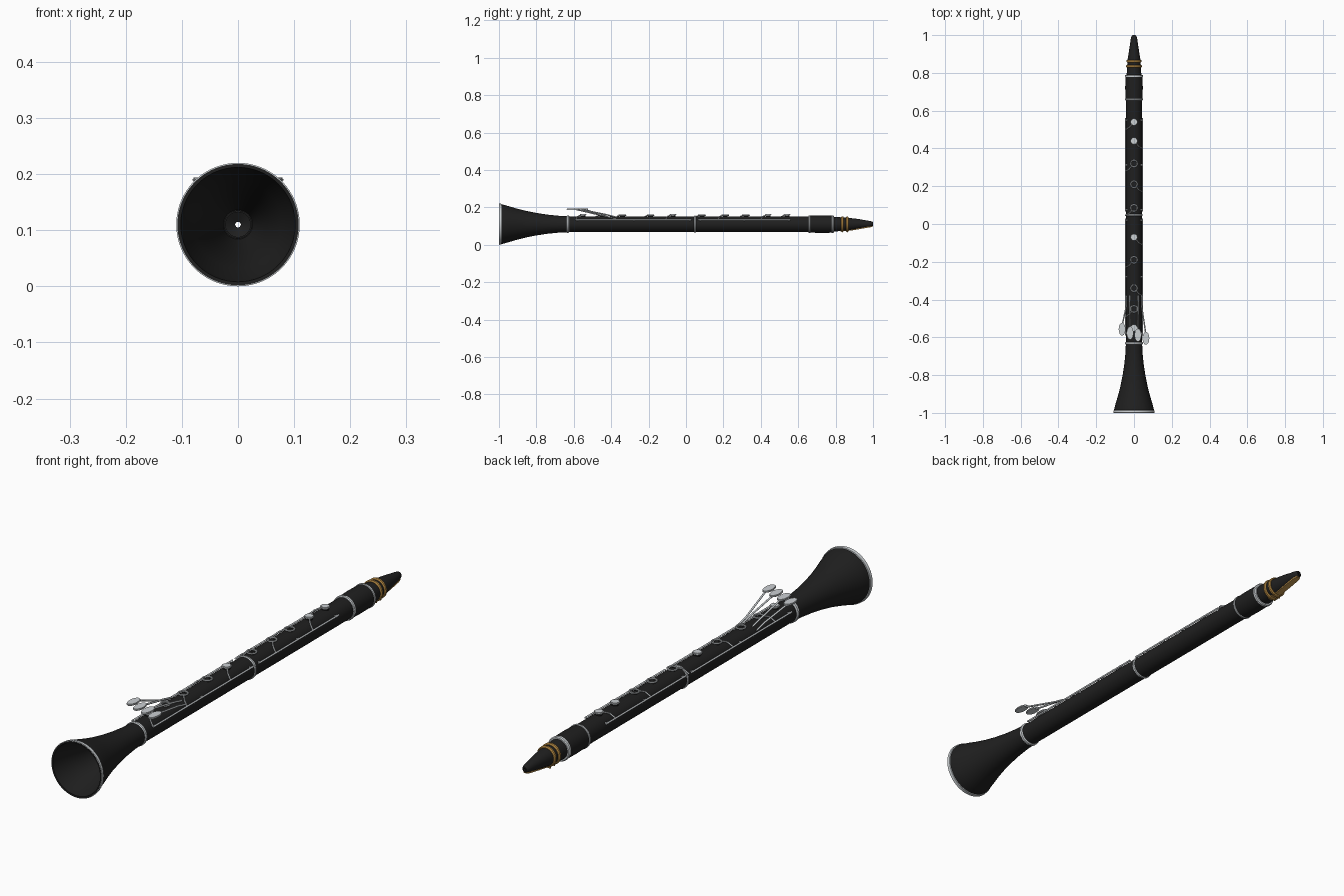
import bpy, bmesh, math
from mathutils import Vector

if "Cube" in bpy.data.objects:
    bpy.data.objects.remove(bpy.data.objects["Cube"])

ZC = 0.11  # height of the instrument's axis


def material(name, rgb):
    m = bpy.data.materials.new(name)
    m.diffuse_color = (*rgb, 1)
    m.use_nodes = True
    m.node_tree.nodes["Principled BSDF"].inputs["Base Color"].default_value = m.diffuse_color
    return m


BLACK = material("black wood", (0.014, 0.014, 0.014))
SILVER = material("silver metal", (0.6, 0.63, 0.65))
GOLD = material("gold brass", (0.50, 0.27, 0.06))
CANE = material("reed cane", (0.55, 0.31, 0.08))


def finish(name, bm, mat):
    bmesh.ops.recalc_face_normals(bm, faces=bm.faces)
    me = bpy.data.meshes.new(name)
    bm.to_mesh(me)
    bm.free()
    ob = bpy.data.objects.new(name, me)
    bpy.context.collection.objects.link(ob)
    me.materials.append(mat)
    bpy.ops.object.select_all(action='DESELECT')
    ob.select_set(True)
    bpy.context.view_layer.objects.active = ob
    bpy.ops.object.shade_smooth_by_angle(angle=math.radians(35))
    return ob


def lathe(name, sections, mat, n=64):
    """Closed loop of sections (y, rx[, rz[, z shift]]) turned about the y axis."""
    bm = bmesh.new()
    rings = []
    for s in sections:
        y, rx = s[:2]
        rz = s[2] if len(s) > 2 else rx
        dz = s[3] if len(s) > 3 else 0
        rings.append([bm.verts.new((rx * math.cos(a), y, ZC + dz + rz * math.sin(a)))
                      for a in (2 * math.pi * i / n for i in range(n))])
    for a, b in zip(rings, rings[1:] + rings[:1]):
        for i in range(n):
            j = (i + 1) % n
            bm.faces.new((a[i], a[j], b[j], b[i]))
    return finish(name, bm, mat)


def tube(name, y0, y1, r, mat, inner=0.024):
    return lathe(name, [(y0, r), (y1, r), (y1, inner), (y0, inner)], mat)


def band(name, y, r, half, mat, inner=0.03):
    """Rounded metal ring around the body."""
    b = half * 0.5
    return lathe(name, [(y - half, r - b), (y - b, r), (y + b, r), (y + half, r - b),
                        (y + half, inner), (y - half, inner)], mat)


def rod(name, points, r, mat=SILVER):
    """Round rods through the given points, with ball joints."""
    bm = bmesh.new()
    pts = [Vector(p) for p in points]
    for a, b in zip(pts, pts[1:]):
        d = b - a
        M = d.to_track_quat('Z', 'Y').to_matrix().to_4x4()
        M.translation = (a + b) / 2
        bmesh.ops.create_cone(bm, cap_ends=True, segments=12, radius1=r, radius2=r,
                              depth=d.length, matrix=M)
    for p in pts[1:-1]:
        v = bmesh.ops.create_uvsphere(bm, u_segments=12, v_segments=8, radius=r)['verts']
        bmesh.ops.translate(bm, verts=v, vec=p)
    return finish(name, bm, mat)


def disc(name, loc, rx, ry, h, mat):
    """Thin oval plate with a rounded edge."""
    bm = bmesh.new()
    v = bmesh.ops.create_cone(bm, cap_ends=True, segments=32, radius1=1, radius2=1, depth=h)['verts']
    bmesh.ops.scale(bm, verts=v, vec=(rx, ry, 1))
    bmesh.ops.translate(bm, verts=v, vec=loc)
    bmesh.ops.bevel(bm, geom=[e for e in bm.edges if abs(e.verts[0].co.z - e.verts[1].co.z) < 1e-6],
                    offset=h * 0.3, segments=2, affect='EDGES')
    return finish(name, bm, mat)


# Bell, hollow and flared
lathe("bell", [(-0.63, 0.043), (-0.68, 0.045), (-0.74, 0.051), (-0.80, 0.060), (-0.86, 0.072),
               (-0.91, 0.085), (-0.95, 0.097), (-0.98, 0.105), (-1.0, 0.108),
               (-1.0, 0.102), (-0.97, 0.097), (-0.91, 0.078), (-0.86, 0.065), (-0.80, 0.053),
               (-0.74, 0.043), (-0.68, 0.033), (-0.63, 0.026)], BLACK, 96)
lathe("bell_rim_ring", [(-1.0, 0.106), (-0.999, 0.110), (-0.987, 0.109), (-0.985, 0.104)], SILVER, 96)

# Wooden joints and barrel
tube("lower_joint", -0.63, 0.045, 0.042, BLACK)
tube("upper_joint", 0.045, 0.66, 0.042, BLACK)
lathe("barrel", [(0.655, 0.045), (0.72, 0.0465), (0.785, 0.0455), (0.785, 0.024), (0.655, 0.024)], BLACK)
band("bell_ring", -0.632, 0.0465, 0.008, SILVER)
band("middle_ring", 0.048, 0.0455, 0.006, SILVER)
band("barrel_lower_ring", 0.66, 0.0475, 0.006, SILVER)
band("barrel_upper_ring", 0.783, 0.0475, 0.007, SILVER)

# Mouthpiece tapering to a beak
lathe("mouthpiece", [(0.785, 0.039), (0.82, 0.0375), (0.87, 0.034), (0.92, 0.026, 0.027, 0.001),
                     (0.96, 0.020, 0.020, 0.001), (0.985, 0.0165, 0.016, 0.001),
                     (0.996, 0.012, 0.013, 0.001), (1.0, 0.008, 0.009, 0.001),
                     (1.0, 0.005), (0.87, 0.005), (0.86, 0.022), (0.785, 0.022)], BLACK)

# Reed lying along the underside of the beak
bm = bmesh.new()
rows = []
for y, w, z in ((0.825, 0.012, 0.0715), (0.88, 0.012, 0.0755), (0.93, 0.013, 0.084), (0.98, 0.012, 0.0925), (0.996, 0.008, 0.095)):
    rows.append([bm.verts.new((x, y, zz)) for x, zz in ((-w, z), (w, z), (w, z + 0.007), (-w, z + 0.007))])
for a, b in zip(rows, rows[1:]):
    for i in range(4):
        j = (i + 1) % 4
        bm.faces.new((a[i], a[j], b[j], b[i]))
bm.faces.new(rows[0])
bm.faces.new(rows[-1])
finish("reed", bm, CANE)

# Ligature bands and screws
for i, y in enumerate((0.836, 0.862)):
    band(f"ligature_band_{i + 1}", y, 0.0415 - 0.0015 * i, 0.007, GOLD)
    rod(f"ligature_screw_{i + 1}", [(-0.016, y, 0.069), (0.016, y, 0.069)], 0.003, GOLD)

# Long side rods with their posts
for side, s in (("left", -1), ("right", 1)):
    for part, y0, y1 in (("lower", -0.59, 0.03), ("upper", 0.065, 0.56)):
        rod(f"{side}_{part}_rod", [(s * 0.045, y0, 0.133), (s * 0.045, y1, 0.133)], 0.0035)
        for k in range(3):
            y = y0 + 0.01 + (y1 - y0 - 0.02) * k / 2
            rod(f"{side}_{part}_post_{k + 1}", [(s * 0.034, y, 0.128), (s * 0.046, y, 0.134)], 0.0045)

# Keys along the top: (y, side of the arm, closed pad or open ring)
KEYS = ((0.54, -1, True), (0.44, 1, True), (0.32, -1, False), (0.21, 1, False), (0.085, -1, False),
        (-0.07, 1, True), (-0.19, -1, False), (-0.34, 1, False), (-0.45, -1, False), (-0.55, 1, True))
for i, (y, s, pad) in enumerate(KEYS, 1):
    disc(f"tone_hole_{i}", (0, y, 0.152), 0.013, 0.013, 0.01, BLACK)
    if pad:
        disc(f"key_pad_{i}", (0, y, 0.161), 0.018, 0.018, 0.008, SILVER)
    else:
        bpy.ops.mesh.primitive_torus_add(location=(0, y, 0.158), major_radius=0.0175, minor_radius=0.0035,
                                         major_segments=32, minor_segments=10)
        ring = bpy.context.object
        ring.name = f"key_ring_{i}"
        ring.data.materials.append(SILVER)
        bpy.ops.object.shade_smooth_by_angle()
    rod(f"key_arm_{i}", [(s * 0.012, y - 0.013, 0.158), (s * 0.026, y - 0.03, 0.151),
                         (s * 0.045, y - 0.04, 0.133)], 0.003)

# Little-finger levers above the bell end
for i, (x, y, x0) in enumerate(((-0.063, -0.557, -0.040), (-0.021, -0.577, -0.022),
                                (0.021, -0.588, 0.022), (0.063, -0.605, 0.040)), 1):
    disc(f"lever_plate_{i}", (x, y, 0.19), 0.018, 0.034, 0.007, SILVER)
    z0 = 0.15 if abs(x0) < 0.03 else 0.14
    rod(f"lever_arm_{i}", [(x0, -0.38, z0), (x0, -0.43, z0 + 0.012), (x, y + 0.02, 0.188)], 0.0035)
